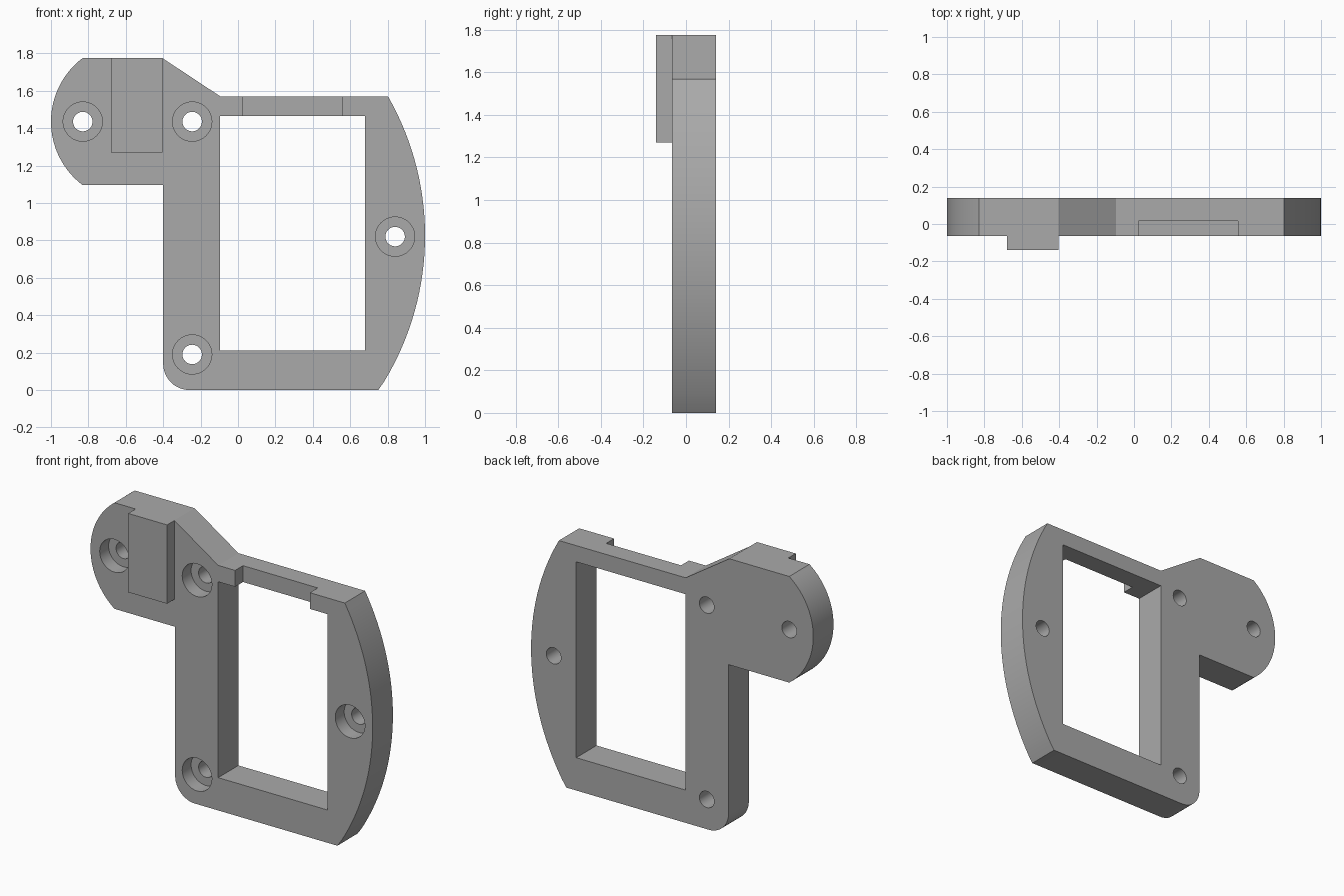
import bpy, bmesh
from math import sin, cos, atan2, radians, pi
from mathutils import Matrix

cube = bpy.data.objects.get("Cube")
if cube:
    bpy.data.objects.remove(cube, do_unlink=True)

FRONT, BACK = -0.065, 0.14
BORE_DEPTH = 0.09

grey = bpy.data.materials.new("plain grey")
grey.use_nodes = True
colour = (0.4, 0.4, 0.4, 1)
grey.diffuse_color = colour
grey.node_tree.nodes["Principled BSDF"].inputs["Base Color"].default_value = colour


def make_object(name, bm):
    bmesh.ops.recalc_face_normals(bm, faces=bm.faces)
    mesh = bpy.data.meshes.new(name)
    bm.to_mesh(mesh)
    bm.free()
    mesh.materials.append(grey)
    obj = bpy.data.objects.new(name, mesh)
    bpy.context.collection.objects.link(obj)
    return obj


def prism(name, outline, y0, y1):
    """Extrude an (x, z) outline from y0 to y1."""
    bm = bmesh.new()
    face = bm.faces.new([bm.verts.new((x, y0, z)) for x, z in outline])
    ext = bmesh.ops.extrude_face_region(bm, geom=[face])["geom"]
    verts = [v for v in ext if isinstance(v, bmesh.types.BMVert)]
    bmesh.ops.translate(bm, verts=verts, vec=(0, y1 - y0, 0))
    return make_object(name, bm)


def box(name, x0, x1, y0, y1, z0, z1):
    return prism(name, [(x0, z0), (x1, z0), (x1, z1), (x0, z1)], y0, y1)


def cylinder(name, x, z, radius, y0, y1):
    bm = bmesh.new()
    place = Matrix.Translation((x, (y0 + y1) / 2, z)) @ Matrix.Rotation(pi / 2, 4, "X")
    bmesh.ops.create_cone(bm, cap_ends=True, segments=48, radius1=radius,
                          radius2=radius, depth=y1 - y0, matrix=place)
    return make_object(name, bm)


def arc(cx, cz, r, a0, a1, n):
    return [(cx + r * cos(a0 + (a1 - a0) * i / n),
             cz + r * sin(a0 + (a1 - a0) * i / n)) for i in range(n + 1)]


def combine(target, tool, operation):
    mod = target.modifiers.new(operation, "BOOLEAN")
    mod.operation, mod.solver, mod.object = operation, "EXACT", tool
    bpy.context.view_layer.objects.active = target
    bpy.ops.object.modifier_apply(modifier=mod.name)
    bpy.data.objects.remove(tool, do_unlink=True)


# Plate outline: ear top, slope, frame top, bowed side, rounded foot, round ear
side_x, side_z = -0.5, 0.825
ear_x, ear_z = -0.575, 1.435
ear_a = atan2(0.34, -0.255)
outline = [(-0.405, 1.775), (-0.095, 1.57)]
outline += arc(side_x, side_z, 1.5, atan2(1.57 - side_z, 1.305),
               atan2(-side_z, 1.25), 32)
outline[-1] = (0.75, 0)
outline += arc(-0.26, 0.14, 0.14, radians(270), radians(180), 12)
outline += [(-0.4, 1.095)]
outline += arc(ear_x, ear_z, 0.425, 2 * pi - ear_a, ear_a, 32)
plate = prism("mounting_plate", outline, FRONT, BACK)

# Raised block on the ear
block = box("raised_block", -0.68, -0.405, -0.14, FRONT + 0.05, 1.27, 1.775)
combine(plate, block, "UNION")

# Window and the shallow notch above it
combine(plate, box("window_cutter", -0.095, 0.68, -0.3, 0.3, 0.21, 1.465), "DIFFERENCE")
combine(plate, box("notch_cutter", 0.025, 0.555, -0.3, 0.015, 1.4, 1.7), "DIFFERENCE")

# Counterbored screw holes
for x, z in [(-0.83, 1.435), (-0.245, 1.435), (0.84, 0.82), (-0.245, 0.19)]:
    combine(plate, cylinder("bore_cutter", x, z, 0.105, -0.3, FRONT + BORE_DEPTH), "DIFFERENCE")
    combine(plate, cylinder("hole_cutter", x, z, 0.052, -0.3, 0.3), "DIFFERENCE")

# Smooth curved walls, crisp edges
bpy.ops.object.select_all(action="DESELECT")
plate.select_set(True)
bpy.context.view_layer.objects.active = plate
bpy.ops.object.shade_smooth_by_angle(angle=radians(20))
